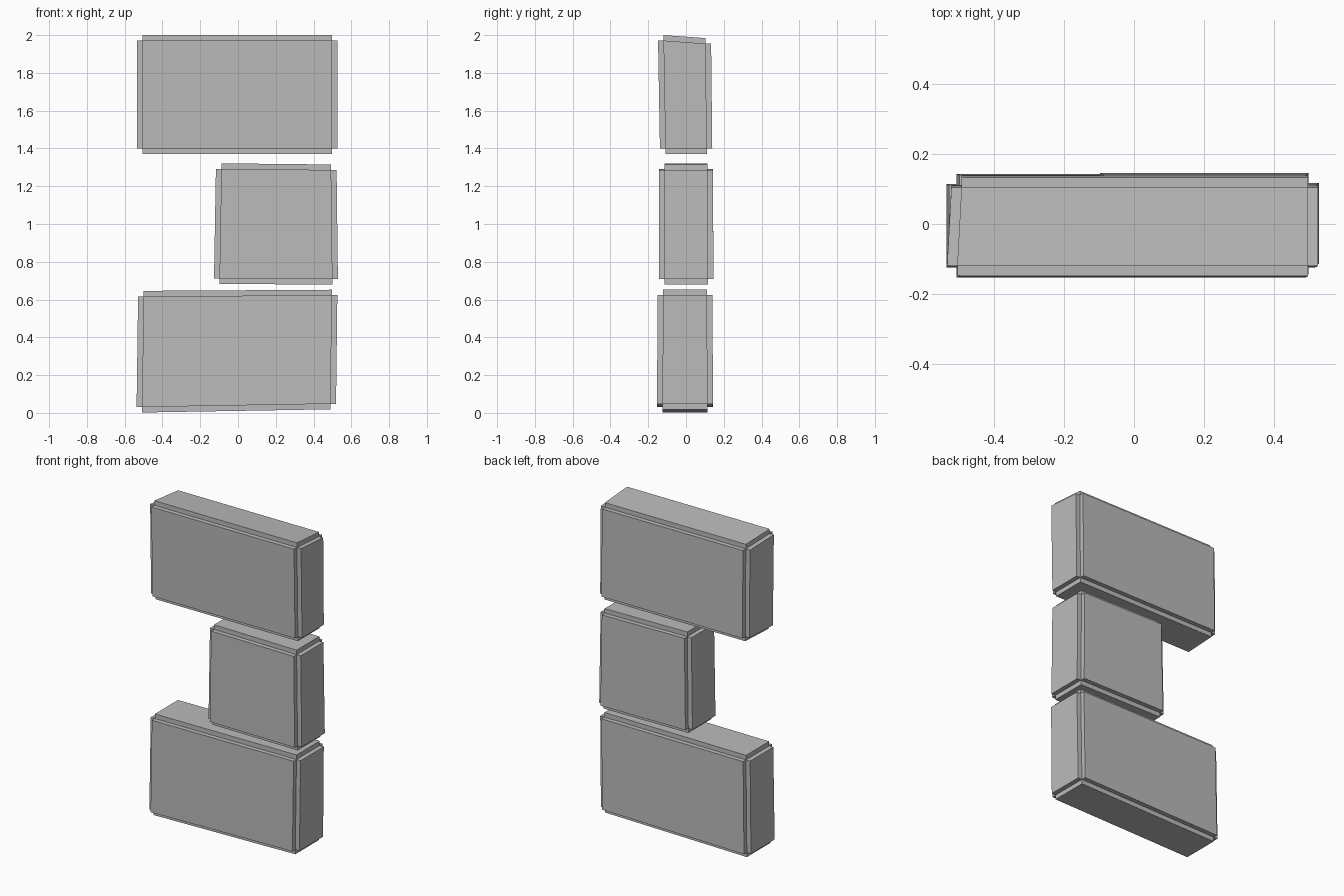
import bpy, bmesh
from itertools import product
from mathutils import Vector

if "Cube" in bpy.data.objects:
    bpy.data.objects.remove(bpy.data.objects["Cube"])

stone = bpy.data.materials.new("mid grey")
stone.diffuse_color = (0.5, 0.5, 0.5, 1)
stone.use_nodes = True
stone.node_tree.nodes["Principled BSDF"].inputs["Base Color"].default_value = stone.diffuse_color
NOTCH = 0.029


def notched_block(name, corner):
    """Block with a square step cut along all twelve edges."""
    bm = bmesh.new()
    inner, outer = {}, {}
    for s in product((-1, 1), repeat=3):
        c = Vector(corner(*s))
        inner[s] = bm.verts.new(c)
        for a in range(3):
            p = c.copy()
            p[a] += s[a] * NOTCH
            outer[s, a] = bm.verts.new(p)

    def key(a, sa, b, sb, c, sc):
        k = [0, 0, 0]
        k[a], k[b], k[c] = sa, sb, sc
        return tuple(k)

    for a in range(3):
        b, c = (a + 1) % 3, (a + 2) % 3
        for s in (-1, 1):
            # Main flat side
            ring = [key(a, s, b, i, c, j)
                    for i, j in ((-1, -1), (1, -1), (1, 1), (-1, 1))]
            bm.faces.new([outer[k, a] for k in ring])
            # Step walls around that side
            for k, m in zip(ring, ring[1:] + ring[:1]):
                bm.faces.new((inner[k], inner[m], outer[m, a], outer[k, a]))
    bmesh.ops.recalc_face_normals(bm, faces=bm.faces)
    mesh = bpy.data.meshes.new(name)
    bm.to_mesh(mesh)
    bm.free()
    mesh.materials.append(stone)
    bpy.context.collection.objects.link(bpy.data.objects.new(name, mesh))


# Slightly crooked corners: (x, z) seen from the front, y front/back at
# bottom and top, and how much the top drops and left side moves in at the back
blocks = {
    "bottom_block": dict(xz={(-1, -1): (-.508, .031), (1, -1): (.49, .048),
                             (-1, 1): (-.5, .617), (1, 1): (.497, .623)},
                         y={-1: (-.124, .114), 1: (-.122, .111)}, drop=0, pull=0),
    "middle_block": dict(xz={(-1, -1): (-.098, .712), (1, -1): (.5, .708),
                             (-1, 1): (-.088, .1292 * 10), (1, 1): (.493, 1.286)},
                         y={-1: (-.115, .117), 1: (-.115, .113)}, drop=0, pull=0),
    "top_block": dict(xz={(-1, -1): (-.506, 1.399), (1, -1): (.498, 1.4),
                          (-1, 1): (-.506, 1.971), (1, 1): (.498, 1.971)},
                      y={-1: (-.109, .11), 1: (-.119, .104)}, drop=.016, pull=.012),
}
for name, d in blocks.items():
    def corner(sx, sy, sz, d=d):
        x, z = d["xz"][sx, sz]
        back = sy > 0
        return (x + d["pull"] * (back and sx < 0), d["y"][sz][back],
                z - d["drop"] * (back and sz > 0))
    notched_block(name, corner)
